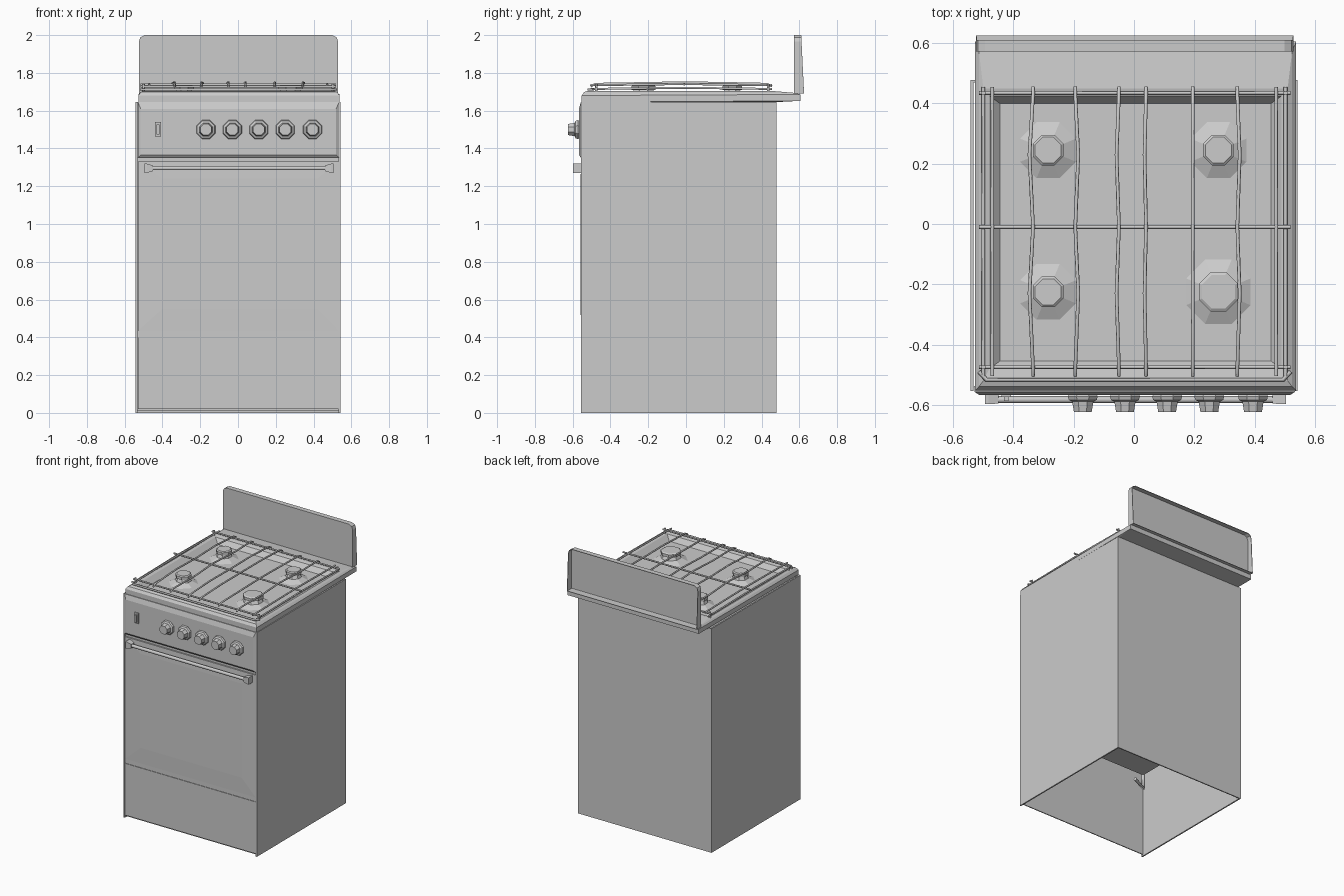
import bpy, bmesh, math


def finish(name, bm):
    bmesh.ops.recalc_face_normals(bm, faces=bm.faces)
    me = bpy.data.meshes.new(name)
    bm.to_mesh(me)
    bm.free()
    ob = bpy.data.objects.new(name, me)
    bpy.context.collection.objects.link(ob)
    return ob


def loft(name, rings, first=True, last=True):
    """Skin a series of equal-sized closed rings, optionally capped."""
    bm = bmesh.new()
    vs = [[bm.verts.new(p) for p in r] for r in rings]
    n = len(vs[0])
    for a, b in zip(vs, vs[1:]):
        for i in range(n):
            j = (i + 1) % n
            bm.faces.new((a[i], a[j], b[j], b[i]))
    if first:
        bm.faces.new(vs[0])
    if last:
        bm.faces.new(vs[-1])
    return finish(name, bm)


def rect_z(x0, x1, y0, y1, z, zb=None):
    zb = z if zb is None else zb
    return [(x0, y0, z), (x1, y0, z), (x1, y1, zb), (x0, y1, zb)]


def rect_y(x0, x1, z0, z1, y):
    return [(x0, y, z0), (x1, y, z0), (x1, y, z1), (x0, y, z1)]


def rect_x(x, y, z, hy, hz):
    return [(x, y - hy, z - hz), (x, y + hy, z - hz), (x, y + hy, z + hz), (x, y - hy, z + hz)]


def box(name, x0, x1, y0, y1, z0, z1):
    return loft(name, [rect_z(x0, x1, y0, y1, z0), rect_z(x0, x1, y0, y1, z1)])


def disc(cx, cy, cz, r, axis, n=8):
    pts = []
    for i in range(n):
        a = 2 * math.pi * (i + 0.5) / n
        u, v = r * math.cos(a), r * math.sin(a)
        pts.append((cx + u, cy + v, cz) if axis == 'z' else (cx + u, cy, cz + v))
    return pts


def rod(name, pts, r=0.006, closed=False):
    cu = bpy.data.curves.new(name, 'CURVE')
    cu.dimensions = '3D'
    cu.bevel_depth = r
    cu.bevel_resolution = 1
    cu.use_fill_caps = True
    sp = cu.splines.new('POLY')
    sp.points.add(len(pts) - 1)
    for p, co in zip(sp.points, pts):
        p.co = (*co, 1)
    sp.use_cyclic_u = closed
    ob = bpy.data.objects.new(name, cu)
    bpy.context.collection.objects.link(ob)
    return ob


# Hollow cabinet, open underneath
box("left_side", -0.542, -0.532, -0.555, 0.478, 0, 1.645)
box("right_side", 0.532, 0.542, -0.555, 0.478, 0, 1.645)
box("back_wall", -0.532, 0.532, 0.47, 0.478, 0, 1.645)
box("front_frame", -0.532, 0.532, -0.545, -0.538, 0.01, 1.645)
box("oven_floor", -0.50, 0.53, -0.50, 0.47, 0.60, 0.61)
rod("gas_pipe", [(-0.50, -0.50, 0.60), (-0.50, -0.50, 0.50), (-0.38, -0.44, 0.50)], 0.012)

# Front panels
box("drawer_front", -0.53, 0.532, -0.555, -0.545, 0.02, 0.40)
box("drawer_gap_strip", -0.53, 0.532, -0.551, -0.545, 0.40, 0.433)
loft("oven_door", [rect_y(-0.53, 0.532, 0.433, 1.33, -0.545),
                   rect_y(-0.53, 0.532, 0.433, 1.33, -0.555),
                   rect_y(-0.40, 0.42, 0.55, 1.24, -0.558)])
loft("control_panel", [rect_y(-0.53, 0.535, 1.352, 1.645, -0.545),
                       rect_y(-0.53, 0.535, 1.352, 1.645, -0.557),
                       rect_y(-0.515, 0.52, 1.365, 1.61, -0.567)])

# Door handle with tapered end brackets
rod("handle_bar", [(-0.48, -0.583, 1.295), (0.49, -0.583, 1.295)], 0.012)
for side in (-1, 1):
    xo, xi = 0.005 + side * 0.50, 0.005 + side * 0.455
    loft("handle_bracket", [rect_x(xo, -0.575, 1.295, 0.022, 0.025),
                            rect_x(xo - side * 0.012, -0.576, 1.295, 0.022, 0.024),
                            rect_x(xi, -0.58, 1.295, 0.016, 0.015)])

# Knobs and ignition switch
for x in (-0.17, -0.03, 0.11, 0.25, 0.395):
    loft("control_knob", [disc(x, y, 1.50, r, 'y') for y, r in
                          ((-0.56, 0.046), (-0.572, 0.054), (-0.584, 0.05),
                           (-0.59, 0.038), (-0.624, 0.032))])
box("switch_plate", -0.44, -0.408, -0.575, -0.56, 1.463, 1.54)
box("switch_rocker", -0.432, -0.416, -0.588, -0.57, 1.475, 1.528)

# Cooktop tray with recessed well and overhanging rear deck
loft("cooktop", [
    rect_z(-0.52, 0.53, -0.54, 0.47, 1.645),
    rect_z(-0.527, 0.538, -0.552, 0.605, 1.645, 1.652),
    rect_z(-0.527, 0.538, -0.552, 0.605, 1.68, 1.686),
    rect_z(-0.515, 0.525, -0.54, 0.575, 1.698, 1.694),
    rect_z(-0.50, 0.51, -0.52, 0.45, 1.705),
    rect_z(-0.48, 0.49, -0.48, 0.425, 1.70),
    rect_z(-0.445, 0.455, -0.455, 0.40, 1.665)])

# Backsplash: folded sheet, open at the rear
outline = [(-0.525, 1.69), (0.53, 1.69), (0.53, 1.965), (0.522, 1.988), (0.50, 2.0),
           (-0.495, 2.0), (-0.517, 1.988), (-0.525, 1.965)]
splash = loft("backsplash", [[(x, 0.573, z) for x, z in outline],
                             [(x, 0.625 - 0.015 * (z - 1.69) / 0.31, z) for x, z in outline]],
              last=False)
mod = splash.modifiers.new("sheet", 'SOLIDIFY')
mod.thickness = 0.004

# Burners: flared base and octagonal cap
for x, y, r in ((-0.285, 0.245, 0.055), (0.28, 0.245, 0.055),
                (-0.285, -0.225, 0.055), (0.28, -0.225, 0.07)):
    loft("burner_base", [disc(x, y, 1.663, r + 0.05, 'z'), disc(x, y, 1.685, r, 'z'),
                         disc(x, y, 1.71, r * 0.8, 'z')])
    loft("burner_cap", [disc(x, y, 1.71, r, 'z'), disc(x, y, 1.73, r, 'z'),
                        disc(x, y, 1.736, r * 0.85, 'z')])

# Pan support: long bars bent towards the burners, then cross bars and feet
for x, bend in ((-0.335, -0.012), (-0.195, 0.01), (-0.05, -0.008),
                (0.04, -0.005), (0.195, 0.0), (0.343, 0.008)):
    rod("grate_bar", [(x, -0.505, 1.728), (x, -0.48, 1.742), (x + bend, -0.23, 1.746),
                      (x, -0.01, 1.75), (x + bend, 0.23, 1.746), (x, 0.43, 1.742),
                      (x, 0.455, 1.728)])
for x, z in ((-0.50, 1.715), (-0.47, 1.735), (0.472, 1.735), (0.503, 1.715)):
    rod("grate_side_bar", [(x, -0.505, z), (x, -0.01, z + 0.006), (x, 0.455, z)])
for y, z in ((-0.475, 1.728), (-0.01, 1.738), (0.435, 1.728)):
    rod("grate_cross_bar", [(-0.515, y, z), (0.52, y, z)])
for x in (-0.50, 0.503):
    for y in (-0.475, 0.435):
        rod("grate_foot", [(x, y, 1.70), (x, y, 1.74)], 0.008)
rod("grate_front_rail", [(-0.515, -0.49, 1.712), (-0.49, -0.517, 1.712),
                         (0.495, -0.517, 1.712), (0.52, -0.49, 1.712)], 0.007)
